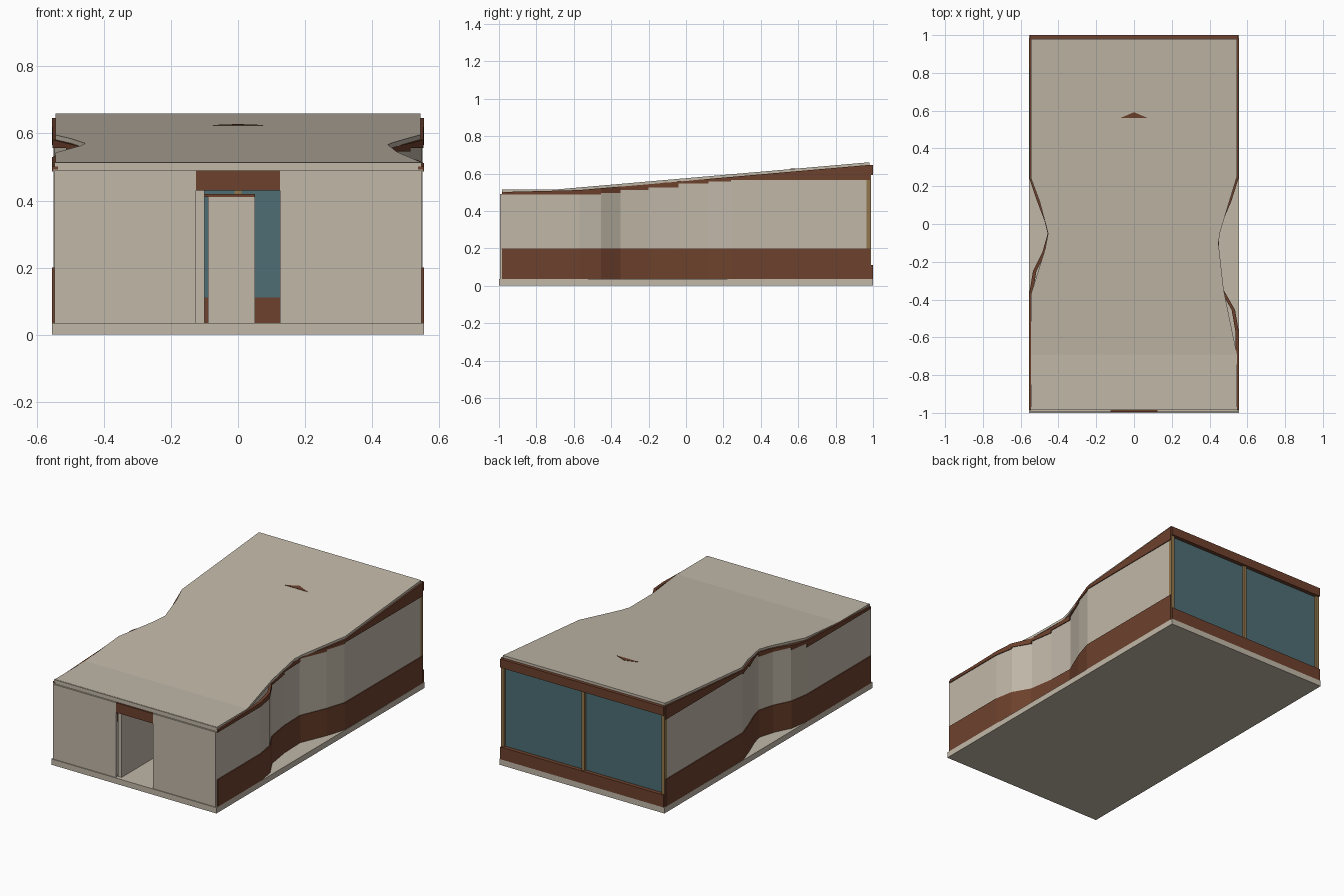
import bpy, bmesh

if "Cube" in bpy.data.objects:
    bpy.data.objects.remove(bpy.data.objects["Cube"])


def material(name, rgb):
    m = bpy.data.materials.new(name)
    m.diffuse_color = (*rgb, 1)
    m.use_nodes = True
    m.node_tree.nodes["Principled BSDF"].inputs["Base Color"].default_value = m.diffuse_color
    return m


CREAM = material("cream plaster", (0.53, 0.475, 0.39))
BROWN = material("brown timber", (0.155, 0.053, 0.026))
GLASS = material("teal glass", (0.075, 0.155, 0.175))
TAN = material("tan frame", (0.29, 0.18, 0.07))


def finish(name, bm, mat):
    bmesh.ops.recalc_face_normals(bm, faces=bm.faces)
    me = bpy.data.meshes.new(name)
    bm.to_mesh(me)
    bm.free()
    me.materials.append(mat)
    ob = bpy.data.objects.new(name, me)
    bpy.context.collection.objects.link(ob)
    return ob


def box(name, x, y, z, mat):
    bm = bmesh.new()
    bmesh.ops.create_cube(bm, size=1)
    for v in bm.verts:
        v.co = [r[0] + (c + 0.5) * (r[1] - r[0]) for c, r in zip(v.co, (x, y, z))]
    return finish(name, bm, mat)


def loft(bm, sections):
    """Skin a row of four-cornered sections into a closed solid."""
    rings = [[bm.verts.new(p) for p in s] for s in sections]
    for a, b in zip(rings, rings[1:]):
        for i in range(4):
            j = (i + 1) % 4
            bm.faces.new((a[i], a[j], b[j], b[i]))
    bm.faces.new(rings[0])
    bm.faces.new(rings[-1][::-1])


def roof_z(y):
    return 0.515 + max(0, y + 0.69) * 0.0868


def interp(path, y):
    for (x0, y0), (x1, y1) in zip(path, path[1:]):
        if y <= y1:
            return x0 + (x1 - x0) * (y - y0) / (y1 - y0)
    return path[-1][0]


# Base slab
box("base_slab", (-0.555, 0.555), (-1, 1), (0, 0.035), CREAM)

# Curved side walls: skirting, plaster and top band
RIGHT = [(0.555, -0.985), (0.555, -0.57), (0.535, -0.455), (0.475, -0.35),
         (0.452, -0.2), (0.447, -0.04), (0.515, 0.12), (0.553, 0.24), (0.555, 0.985)]
LEFT = [(-0.555, -0.985), (-0.555, -0.37), (-0.535, -0.25), (-0.485, -0.15),
        (-0.457, -0.05), (-0.475, 0.02), (-0.513, 0.12), (-0.553, 0.24), (-0.555, 0.985)]


def step_z(y):
    """Stepped lower edge of the top band."""
    for limit, z in ((-0.5, 0.487), (-0.4, 0.497), (-0.2, 0.511),
                     (-0.04, 0.526), (0.12, 0.546), (0.24, 0.557)):
        if y < limit:
            return z
    return 0.565


def wall(name, path, side, inset, z0, z1, mat):
    bm = bmesh.new()
    sections = []
    for x, y in path:
        xo, xi = x - side * inset, x - side * 0.018
        sections.append([(xo, y, z0), (xi, y, z0), (xi, y, z1(y)), (xo, y, z1(y))])
    loft(bm, sections)
    return finish(name, bm, mat)


for label, path, side in (("right", RIGHT, 1), ("left", LEFT, -1)):
    wall(label + "_skirting", path, side, 0, 0.035, lambda y: 0.2, BROWN)
    wall(label + "_plaster_wall", path, side, 0.005, 0.2,
         lambda y: roof_z(y) - 0.022, CREAM)
    bm = bmesh.new()
    for (xa, ya), (xb, yb) in zip(path, path[1:]):
        low = step_z((ya + yb) / 2)
        loft(bm, [[(x, y, low), (x - side * 0.018, y, low),
                   (x - side * 0.018, y, max(low + 0.005, roof_z(y) - 0.014)),
                   (x, y, max(low + 0.005, roof_z(y) - 0.014))]
                  for x, y in ((xa, ya), (xb, yb))])
    finish(label + "_top_band", bm, BROWN)

# Sloping roof with pinched sides
ROOF_R = [(0.545, -0.98), (0.545, -0.69), (0.475, -0.35), (0.447, -0.1),
          (0.457, -0.04), (0.49, 0.07), (0.545, 0.25), (0.545, 0.98)]
ROOF_L = [(-0.545, -0.98), (-0.545, -0.37), (-0.47, -0.13), (-0.455, -0.05),
          (-0.5, 0.12), (-0.545, 0.24), (-0.545, 0.98)]
bm = bmesh.new()
sections = []
for y in sorted({p[1] for p in ROOF_R + ROOF_L}):
    l, r, z = interp(ROOF_L, y), interp(ROOF_R, y), roof_z(y)
    sections.append([(l, y, z - 0.015), (r, y, z - 0.015), (r, y, z), (l, y, z)])
loft(bm, sections)
finish("roof", bm, CREAM)
box("front_fascia", (-0.548, 0.548), (-0.985, -0.97), (0.485, 0.514), CREAM)

# Small triangular ridge tip showing through the roof
bm = bmesh.new()
tip = [(-0.075, 0.56), (0.075, 0.56), (0, 0.592)]
low = [bm.verts.new((x, y, roof_z(y) - 0.004)) for x, y in tip]
top = [bm.verts.new((x, y, roof_z(y) + 0.002)) for x, y in tip]
bm.faces.new(low)
bm.faces.new(top)
for i in range(3):
    j = (i + 1) % 3
    bm.faces.new((low[i], low[j], top[j], top[i]))
finish("roof_tip", bm, BROWN)

# Front wall with doorway
for label, s in (("left", -1), ("right", 1)):
    x = sorted((s * 0.125, s * 0.547))
    box(label + "_front_wall", x, (-0.995, -0.978), (0.035, 0.49), CREAM)
box("door_lintel", (-0.125, 0.125), (-0.995, -0.978), (0.43, 0.49), BROWN)

# Hallway inside the doorway
box("door_jamb", (-0.125, -0.1), (-0.975, -0.95), (0.035, 0.43), CREAM)
box("hall_wall", (-0.112, -0.1), (-0.95, -0.5), (0.035, 0.41), CREAM)
box("inner_partition", (-0.09, 0.05), (-0.5, 0.3), (0.035, 0.41), CREAM)
box("partition_cap", (-0.1, 0.05), (-0.5, 0.3), (0.41, 0.42), BROWN)

# Glazed back with sill, header and frames
box("back_sill", (-0.55, 0.55), (0.97, 1), (0.035, 0.11), BROWN)
box("back_header", (-0.55, 0.55), (0.975, 1), (0.592, 0.645), BROWN)
box("back_glass", (-0.54, 0.54), (0.968, 0.976), (0.11, 0.6), GLASS)
for name, x in (("left_frame", -0.54), ("middle_frame", 0), ("right_frame", 0.54)):
    box(name, (x - 0.01, x + 0.01), (0.966, 0.99), (0.11, 0.595), TAN)
